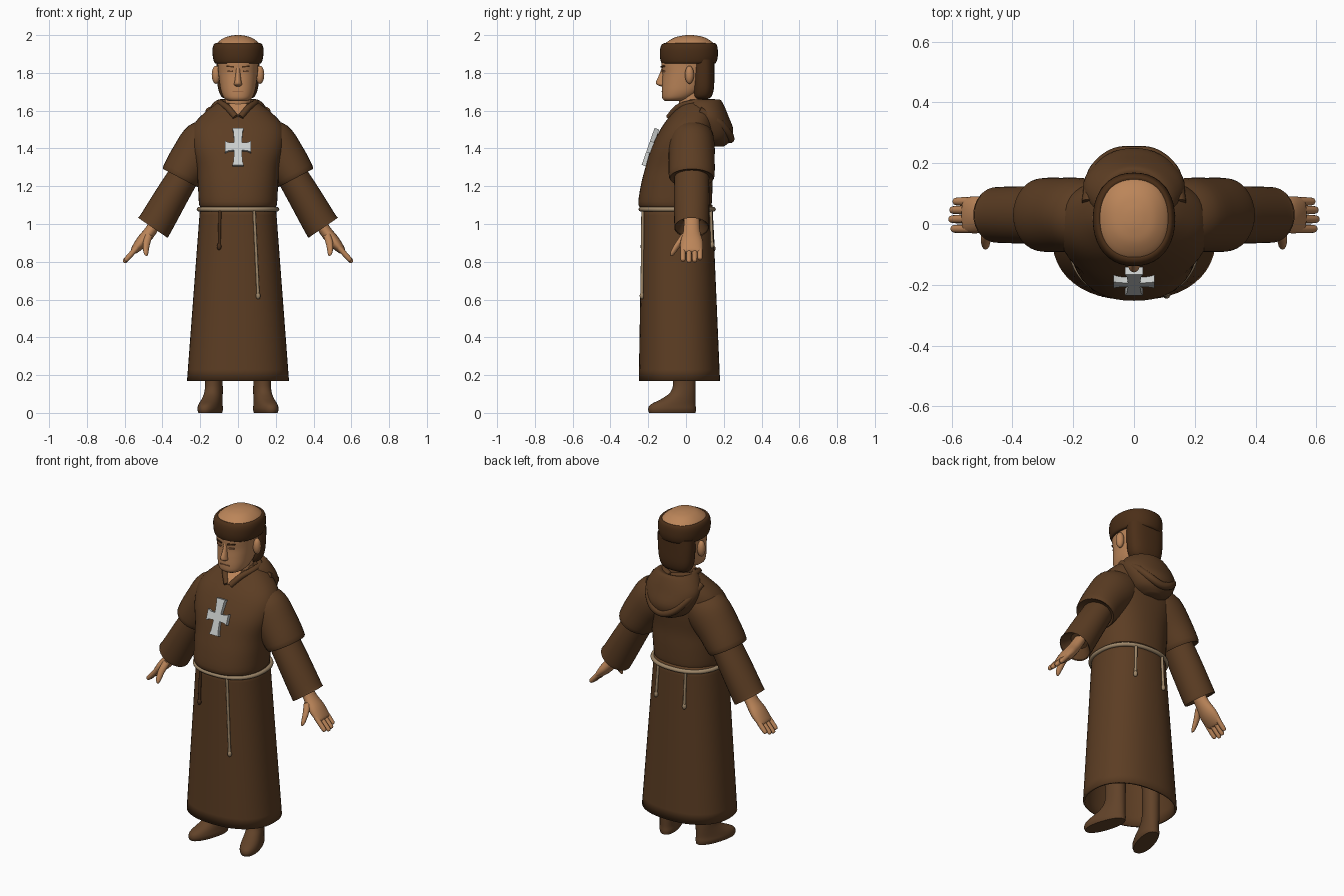
import bpy, bmesh, math
from math import sin, cos, radians, tau
from mathutils import Vector

cube = bpy.data.objects.get("Cube")
if cube:
    bpy.data.objects.remove(cube)


def material(name, *rgb):
    m = bpy.data.materials.new(name)
    m.use_nodes = True
    m.diffuse_color = (*rgb, 1)
    node = next(n for n in m.node_tree.nodes if n.type == 'BSDF_PRINCIPLED')
    node.inputs["Base Color"].default_value = (*rgb, 1)
    node.inputs["Roughness"].default_value = 0.8
    return m


ROBE = material("brown wool", .107, .047, .017)
SHOE = material("brown leather", .12, .055, .022)
HAIR = material("dark brown hair", .07, .028, .009)
SKIN = material("skin", .5, .235, .1)
LIP = material("darker skin", .33, .14, .06)
SILVER = material("silver", .6, .62, .61)
ROPE = material("tan rope", .34, .24, .14)
DARK_ROPE = material("dark rope", .06, .026, .01)


def finish(name, bm, mat):
    bmesh.ops.recalc_face_normals(bm, faces=bm.faces)
    mesh = bpy.data.meshes.new(name)
    bm.to_mesh(mesh)
    bm.free()
    mesh.materials.append(mat)
    ob = bpy.data.objects.new(name, mesh)
    bpy.context.collection.objects.link(ob)
    bpy.ops.object.select_all(action='DESELECT')
    ob.select_set(True)
    bpy.context.view_layer.objects.active = ob
    bpy.ops.object.shade_smooth_by_angle(angle=radians(50))
    return ob


def refine(rows, steps):
    """Catmull-Rom interpolation between rows of numbers."""
    out = []
    for i in range(len(rows) - 1):
        a, b, c, d = (rows[max(0, min(len(rows) - 1, i + k))] for k in (-1, 0, 1, 2))
        for s in range(steps):
            t = s / steps
            out.append([q + t / 2 * (r - p + t * (2 * p - 5 * q + 4 * r - e + t * (3 * (q - r) + e - p)))
                        for p, q, r, e in zip(a, b, c, d)])
    return out + [list(rows[-1])]


def oval(angle, power):
    c, s = cos(angle), sin(angle)
    return (math.copysign(abs(c) ** (2 / power), c), math.copysign(abs(s) ** (2 / power), s))


def loft(name, rows, mat, power=2, seg=32, steps=4, caps=True):
    """Skin over rings given as x, y, z, half width, half depth, tilt in degrees."""
    bm = bmesh.new()
    rings = []
    for x, y, z, ru, rv, tilt in refine(rows, steps):
        t = radians(tilt)
        ring = []
        for i in range(seg):
            u, v = oval(tau * i / seg, power)
            ring.append(bm.verts.new((x + u * ru * cos(t), y + v * rv, z + u * ru * sin(t))))
        rings.append(ring)
    for lo, hi in zip(rings, rings[1:]):
        for i in range(seg):
            j = (i + 1) % seg
            bm.faces.new((lo[i], lo[j], hi[j], hi[i]))
    if caps:
        bm.faces.new(rings[0])
        bm.faces.new(rings[-1])
    return finish(name, bm, mat)


def column(name, rows, mat, **kw):
    """Upright loft from rows of height, front y, back y, half width."""
    return loft(name, [(0, (f + b) / 2, z, w, (b - f) / 2, 0) for z, f, b, w in rows], mat, **kw)


def limb(name, side, rows, mat, y=.03, **kw):
    """Arm loft from rows of x, z, half width, half depth, tilt, mirrored by side."""
    return loft(name, [(side * x, y, z, ru, rv, side * t) for x, z, ru, rv, t in rows], mat, **kw)


def cord(name, points, radius, mat, closed=False):
    curve = bpy.data.curves.new(name, 'CURVE')
    curve.dimensions = '3D'
    curve.bevel_depth, curve.bevel_resolution, curve.use_fill_caps = radius, 3, True
    spline = curve.splines.new('POLY')
    path = points if closed else refine(points, 6)
    spline.points.add(len(path) - 1)
    for p, co in zip(spline.points, path):
        p.co = (*co, 1)
    spline.use_cyclic_u, spline.use_smooth = closed, True
    curve.materials.append(mat)
    ob = bpy.data.objects.new(name, curve)
    bpy.context.collection.objects.link(ob)
    return ob


def blob(name, loc, size, mat):
    bm = bmesh.new()
    bmesh.ops.create_uvsphere(bm, u_segments=20, v_segments=12, radius=1)
    for v in bm.verts:
        v.co = Vector(a * b for a, b in zip(v.co, size)) + Vector(loc)
    return finish(name, bm, mat)


def plate(name, outline, push, mat):
    """Flat outline thickened along push."""
    bm = bmesh.new()
    face = bm.faces.new([bm.verts.new(p) for p in outline])
    moved = bmesh.ops.extrude_face_region(bm, geom=[face])['geom']
    bmesh.ops.translate(bm, vec=push, verts=[v for v in moved if isinstance(v, bmesh.types.BMVert)])
    return finish(name, bm, mat)


# Skirt: a hollow flared tube, with a helper giving its shape at any height
def skirt_shape(z):
    t = (1.1 - z) / .93
    return -.047 + .012 * t, .2 + .07 * t, .187 + .028 * t


def skirt_y(x, z, way):
    cy, rx, ry = skirt_shape(z)
    return cy + way * ry * (1 - abs(x / rx) ** 2.3) ** (1 / 2.3)


rows = []
for z in (.17, .5, .8, 1.1):
    cy, rx, ry = skirt_shape(z)
    rows.append((0, cy, z, rx, ry, 0))
skirt = loft("skirt", rows, ROBE, power=2.3, seg=48, caps=False)
shell = skirt.modifiers.new("thickness", 'SOLIDIFY')
shell.thickness, shell.offset = .012, -1

# Bloused upper robe
column("robe_top", [(1.085, -.22, .12, .185), (1.1, -.252, .135, .205), (1.2, -.24, .14, .212),
                    (1.3, -.215, .14, .22), (1.4, -.185, .15, .245), (1.48, -.147, .155, .25),
                    (1.54, -.11, .155, .225), (1.6, -.06, .15, .165), (1.64, -.025, .14, .11)],
       ROBE, power=2.3, seg=48)

# Hood lying on the back, with its rolled rim and the collar
column("hood", [(1.41, .1, .2, .05), (1.44, .06, .235, .11), (1.5, .03, .25, .15), (1.57, .01, .225, .168),
                (1.63, -.01, .2, .14), (1.658, .0, .18, .105), (1.65, .01, .15, .085)], ROBE, seg=40)
cord("hood_rim", [(-.15, .07, 1.6), (-.13, .17, 1.54), (-.07, .225, 1.475), (0, .235, 1.45),
                  (.07, .225, 1.475), (.13, .17, 1.54), (.15, .07, 1.6)], .022, ROBE)
for side, label in ((1, "left"), (-1, "right")):
    cord(label + "_collar", [(side * .012, -.09, 1.565), (side * .055, -.045, 1.615),
                             (side * .088, .02, 1.638), (side * .085, .09, 1.645), (0, .15, 1.645)], .017, ROBE)

# Neck and open neckline
column("neck", [(1.5, -.035, .09, .07), (1.6, -.035, .09, .068), (1.7, -.04, .1, .07)], SKIN)
plate("neckline_skin", [(-.05, -.02, 1.625), (0, -.085, 1.56), (.05, -.02, 1.625)], (0, -.014, .012), SKIN)

# Arms: cape sleeve, lower sleeve, hand with fingers and thumb
for side, label in ((1, "left"), (-1, "right")):
    limb(label + "_cape_sleeve", side, [(.08, 1.5, .09, .1, 40), (.16, 1.44, .13, .12, 38),
         (.24, 1.345, .12, .122, 32), (.302, 1.25, .108, .12, 28), (.3, 1.25, .09, .1, 28)], ROBE)
    limb(label + "_lower_sleeve", side, [(.26, 1.3, .08, .09, 28), (.35, 1.15, .087, .094, 30),
         (.44, .995, .093, .092, 34), (.45, .985, .092, .09, 34), (.445, .992, .08, .08, 34),
         (.42, 1.03, .05, .05, 34)], ROBE)
    limb(label + "_palm", side, [(.42, 1.03, .03, .04, 36), (.465, .96, .032, .045, 38),
         (.51, .905, .032, .06, 42), (.55, .86, .02, .058, 45), (.56, .85, .01, .05, 45)], SKIN, seg=20)
    for i, (y, reach) in enumerate(((-.016, .9), (.016, 1), (.046, .95), (.074, .8))):
        limb(f"{label}_finger_{i + 1}", side, [(.535, .875, .014, .014, 45),
             (.535 + .04 * reach, .875 - .045 * reach, .014, .014, 45),
             (.535 + .065 * reach, .875 - .072 * reach, .012, .012, 45),
             (.535 + .07 * reach, .875 - .078 * reach, .005, .006, 45)], SKIN, y=y, seg=12)
    loft(label + "_thumb", [(side * x, y, z, r, r, side * 20) for x, y, z, r in
         ((.47, -.005, .945, .02), (.485, -.04, .895, .019), (.488, -.068, .85, .014), (.487, -.076, .832, .006))],
         SKIN, seg=14)

    # Leg and shoe in one piece, toes turned out
    foot = column(label + "_foot", [(0, -.195, .06, .05), (.02, -.2, .062, .056), (.045, -.185, .06, .053),
                  (.08, -.115, .06, .048), (.12, -.07, .06, .045), (.2, -.06, .06, .044), (.5, -.06, .06, .05)],
                  SHOE, power=2.2, seg=28)
    foot.location = (side * .127, -.008, 0)
    foot.rotation_euler.z = side * radians(17)

    # Ear and brow
    blob(label + "_ear", (side * .116, .018, 1.79), (.023, .024, .048), SKIN)
    plate(label + "_brow", [(side * .02, -.126, 1.828), (side * .06, -.112, 1.832),
                            (side * .06, -.112, 1.839), (side * .02, -.126, 1.836)], (0, -.009, 0), HAIR)
    plate(label + "_eye", [(side * .027, -.122, 1.805), (side * .055, -.112, 1.805),
                           (side * .055, -.112, 1.812), (side * .027, -.122, 1.812)], (0, -.009, 0), LIP)

# Head, nose and mouth
column("head", [(1.65, -.11, -.02, .045), (1.665, -.125, .03, .072), (1.7, -.128, .08, .089),
                (1.75, -.126, .11, .098), (1.8, -.124, .125, .104), (1.85, -.13, .14, .109),
                (1.92, -.126, .155, .12), (1.955, -.11, .147, .112), (1.985, -.065, .105, .075),
                (1.997, -.02, .06, .035), (2, .01, .03, .008)], SKIN, power=2.25, seg=40)
column("nose", [(1.728, -.13, -.1, .012), (1.738, -.155, -.1, .021), (1.755, -.158, -.1, .018),
                (1.79, -.142, -.1, .013), (1.83, -.128, -.1, .011)], SKIN, seg=16)
plate("mouth", [(-.03, -.122, 1.699), (.03, -.122, 1.699), (.03, -.122, 1.704), (-.03, -.122, 1.704)],
      (0, -.009, 0), LIP)

# Tonsured hair: a thick ring and the cropped back
column("hair_ring", [(1.85, -.115, .14, .108), (1.853, -.13, .158, .124), (1.885, -.138, .168, .133),
                     (1.925, -.137, .168, .135), (1.95, -.128, .162, .128), (1.957, -.112, .15, .116),
                     (1.945, -.1, .13, .1)], HAIR, power=2.2, seg=40, caps=False)
column("back_hair", [(1.66, .05, .11, .06), (1.675, .035, .135, .088), (1.72, .03, .148, .106),
                     (1.8, .03, .15, .114), (1.87, .03, .15, .115)], HAIR, power=2.5)

# Rope belt and hanging ends
cy, rx, ry = skirt_shape(1.078)
cord("belt", [(u * (rx + .005), cy + v * (ry + .005), 1.078) for u, v in
              (oval(tau * i / 64, 2.3) for i in range(64))], .012, ROPE, closed=True)
for name, x, drift, end, way, mat in (("front_rope", .085, .022, .62, -1, ROPE),
                                      ("dark_front_rope", -.095, -.005, .88, -1, DARK_ROPE),
                                      ("left_back_rope", .095, .01, .89, 1, ROPE),
                                      ("right_back_rope", -.09, 0, .87, 1, ROPE)):
    path = []
    for i in range(5):
        px, pz = x + drift * i / 4, 1.08 + (end - 1.08) * i / 4
        path.append((px, skirt_y(px, pz, way) + way * .006, pz))
    cord(name, path, .008, mat)
    blob(name + "_knot", path[-1], (.012, .012, .018), mat)

# Silver cross with flared ends, leaning with the chest
quarter = [(.02, .02), (.05, .022), (.068, .03)]
half = [(.068, -.03), (.05, -.022), (.02, -.02), (.024, -.08), (.03, -.1)]
right_side = [(.03, .1), (.024, .08)] + quarter + half
shape = right_side + [(-x, z) for x, z in reversed(right_side)]
lean = radians(20)
plate("chest_cross", [(x, -.176 + z * sin(lean), 1.402 + z * cos(lean) * 1.04) for x, z in
                      reversed(shape)], (0, -.026 * cos(lean), .026 * sin(lean)), SILVER)
